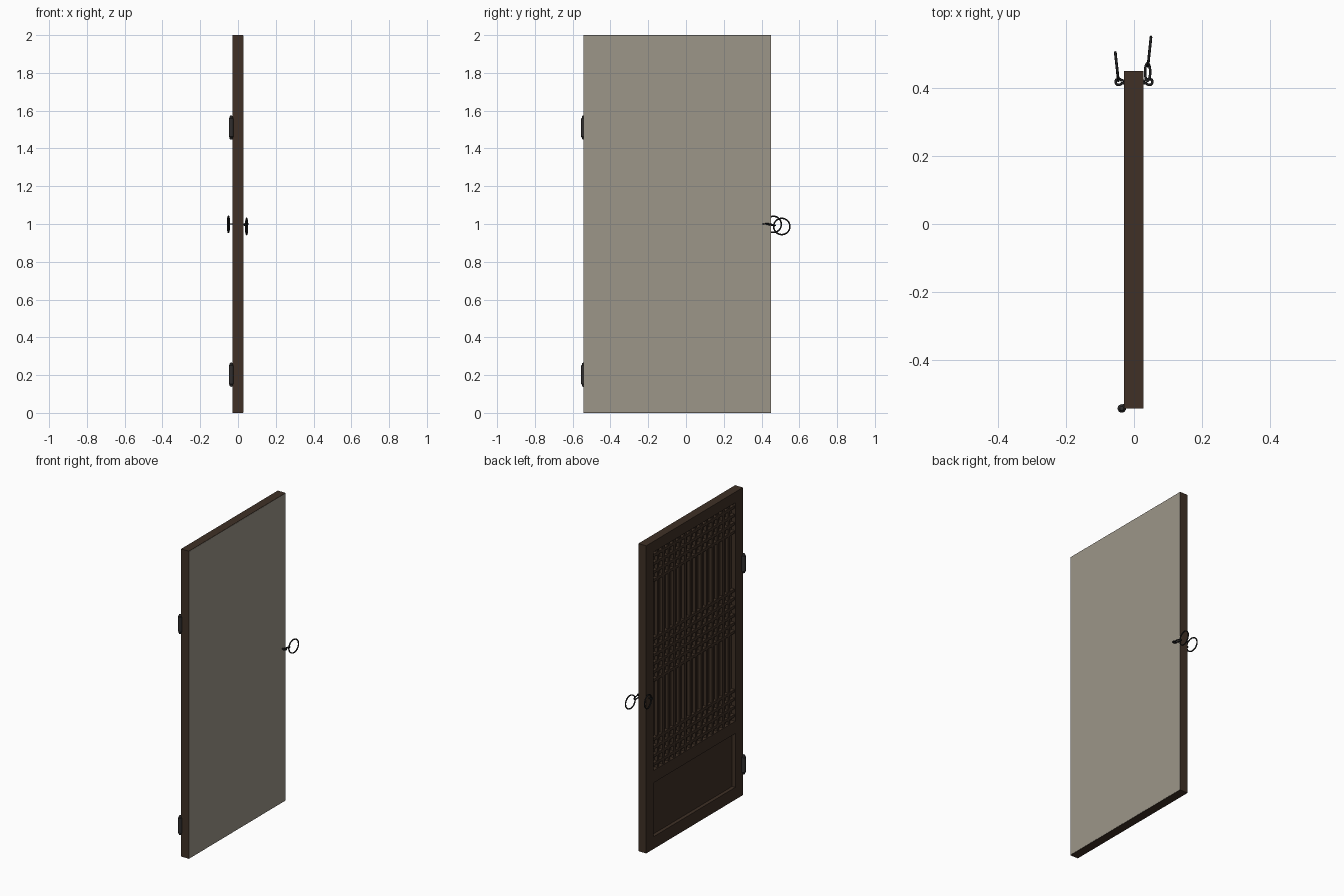
import bpy, math
from mathutils import Vector

if "Cube" in bpy.data.objects:
    bpy.data.objects.remove(bpy.data.objects["Cube"])

def mat(name, c):
    m = bpy.data.materials.new(name)
    m.diffuse_color = (*c, 1)
    m.use_nodes = True
    m.node_tree.nodes["Principled BSDF"].inputs["Base Color"].default_value = m.diffuse_color
    return m

WOOD = mat("dark_wood", (0.05, 0.03, 0.019))
PAPER = mat("rice_paper", (0.335, 0.305, 0.25))
IRON = mat("black_iron", (0.014, 0.014, 0.015))
HINGE = mat("grey_iron", (0.03, 0.028, 0.028))

def mesh(name, verts, faces, m, smooth=False):
    me = bpy.data.meshes.new(name)
    me.from_pydata(verts, [], faces)
    me.materials.append(m)
    o = bpy.data.objects.new(name, me)
    bpy.context.collection.objects.link(o)
    if smooth:
        for p in me.polygons:
            p.use_smooth = True
    return o

def box(name, x0, x1, y0, y1, z0, z1, m=WOOD):
    v = [(x, y, z) for x in (x0, x1) for y in (y0, y1) for z in (z0, z1)]
    f = [(0, 1, 3, 2), (4, 6, 7, 5), (0, 4, 5, 1), (2, 3, 7, 6), (0, 2, 6, 4), (1, 5, 7, 3)]
    return mesh(name, v, f, m)

def tube(name, pts, r, closed=True, sides=8):
    # round wire along a path of points
    pts = [Vector(p) for p in pts]
    n = len(pts)
    nrm = (pts[n // 3] - pts[0]).cross(pts[2 * n // 3] - pts[0]).normalized()
    v, f = [], []
    for i, p in enumerate(pts):
        t = (pts[(i + 1) % n] - pts[i - 1]).normalized()
        s = t.cross(nrm).normalized()
        for k in range(sides):
            a = 2 * math.pi * k / sides
            v.append(p + r * (math.cos(a) * s + math.sin(a) * nrm))
    for i in range(n if closed else n - 1):
        j = (i + 1) % n
        for k in range(sides):
            l = (k + 1) % sides
            f.append((i * sides + k, i * sides + l, j * sides + l, j * sides + k))
    return mesh(name, v, f, IRON, True)

def ellipse(c, u, w, n=32):
    c, u, w = Vector(c), Vector(u), Vector(w)
    return [c + u * math.cos(2 * math.pi * i / n) + w * math.sin(2 * math.pi * i / n) for i in range(n)]

# door frame
XF, XB = -0.029, 0.027
Y0, Y1 = -0.543, 0.45
YA, YB = -0.465, 0.375
box("hinge_stile", XF, XB, Y0, YA, 0, 2)
box("handle_stile", XF, XB, YB, Y1, 0, 2)
box("top_rail", XF, XB, YA, YB, 1.93, 2)
box("bottom_rail", XF, XB, YA, YB, 0, 0.08)
box("middle_rail", XF, XB, YA, YB, 0.43, 0.51)
box("lower_panel", -0.006, XB, YA, YB, 0.08, 0.43)
box("lattice_backing", -0.003, XB, YA, YB, 0.51, 1.93)
box("paper_sheet", XB, XB + 0.001, Y0, Y1, 0.002, 1.998, PAPER)

# lattice: full-height bars crossed by three bands of horizontal bars
N = 14
step = (YB - YA) / (N + 1)
for i in range(N):
    y = YA + step * (i + 1)
    box("lattice_upright", -0.023, -0.003, y - 0.009, y + 0.009, 0.51, 1.93)
for z_low, count in ((0.545, 4), (1.09, 6), (1.74, 4)):
    for i in range(count):
        z = z_low + 0.054 * i
        box("lattice_crossbar", -0.024, -0.003, YA, YB, z - 0.009, z + 0.009)

# hinge barrels: turned profile
prof = [(0, 0.064), (0.006, 0.063), (0.009, 0.056), (0.009, 0.052), (0.0125, 0.048),
        (0.0125, -0.048), (0.009, -0.052), (0.009, -0.056), (0.006, -0.063), (0, -0.064)]
S = 16
for zc in (0.202, 1.51):
    v = [(-0.036 + r * math.cos(2 * math.pi * k / S), -0.5425 + r * math.sin(2 * math.pi * k / S), zc + h)
         for r, h in prof for k in range(S)]
    f = [(i * S + k, (i + 1) * S + k, (i + 1) * S + (k + 1) % S, i * S + (k + 1) % S)
         for i in range(len(prof) - 1) for k in range(S)]
    mesh("hinge_barrel", v, f, HINGE)
    box("hinge_leaf", -0.034, -0.028, -0.543, -0.53, zc - 0.05, zc + 0.05, HINGE)

# teardrop eyes of the pull staple on both faces
for s in (-1, 1):
    pts = []
    for i in range(25):
        a = math.radians(150 - 300 * i / 24)
        pts.append((s * (0.045 + 0.009 * math.cos(a)), 0.418 + 0.009 * math.sin(a), 1.0))
    pts = [(s * 0.024, 0.421, 1.0)] + pts + [(s * 0.024, 0.415, 1.0)]
    tube("staple_eye", pts, 0.0038, closed=False)

# pull rings and the connecting link
tube("inner_ring", ellipse((-0.0505, 0.463, 0.998), (-0.0045, 0.0415, 0), (0, 0, 0.043), 40), 0.004)
tube("chain_link", ellipse((0.04, 0.447, 0.997), (0, 0.026, -0.005), (0.0075, 0, 0.002)), 0.0038)
tube("outer_ring", ellipse((0.0455, 0.507, 0.987), (0.0045, 0.043, 0), (0, 0, 0.043), 40), 0.004)
